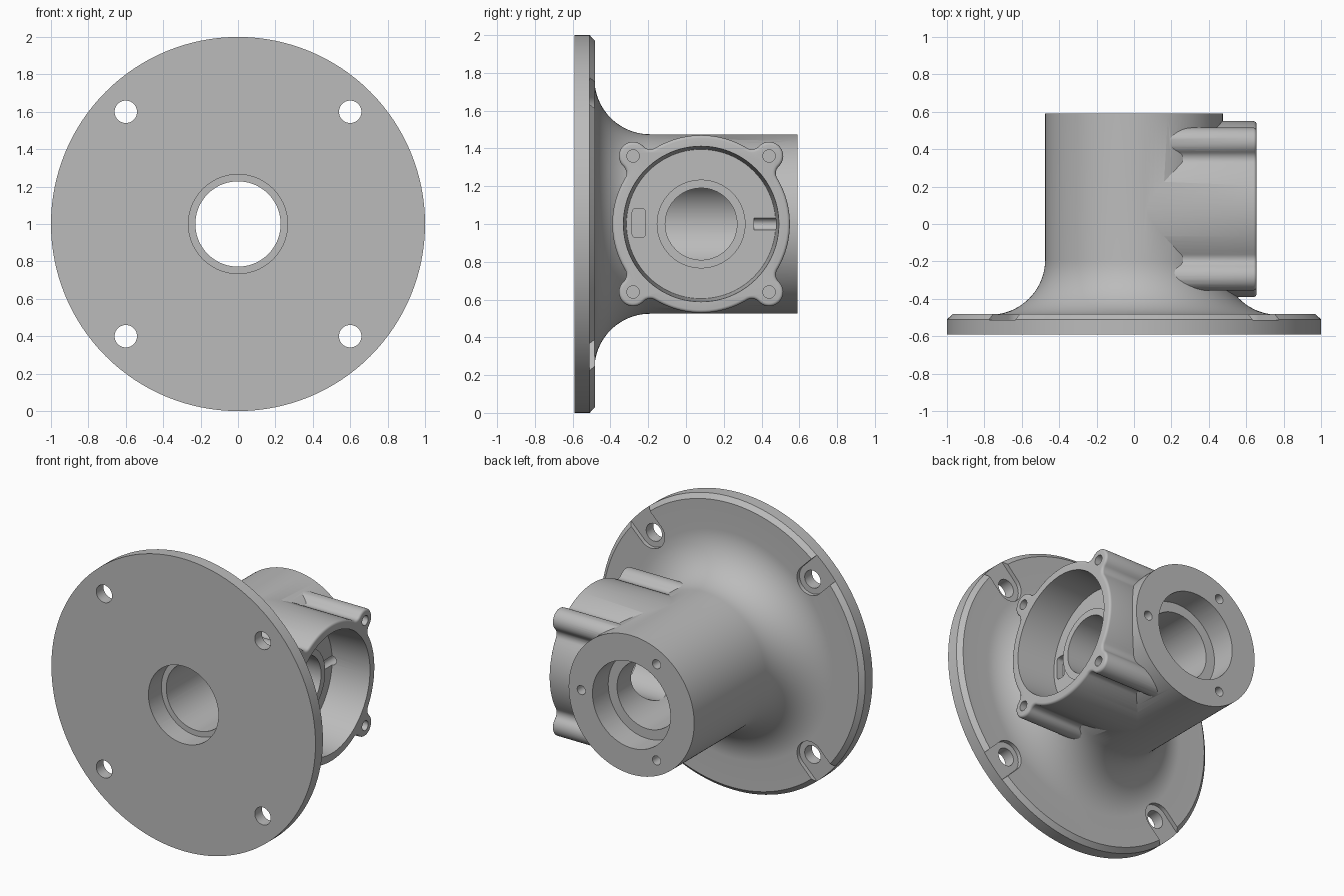
import bpy, bmesh, math
from math import sin, cos, pi, radians
from mathutils import Matrix, Vector

cube = bpy.data.objects.get("Cube")
if cube:
    bpy.data.objects.remove(cube, do_unlink=True)

metal = bpy.data.materials.new("cast_grey_metal")
metal.use_nodes = True
GREY = (0.5, 0.5, 0.5, 1)
metal.diffuse_color = GREY
metal.node_tree.nodes["Principled BSDF"].inputs["Base Color"].default_value = GREY

AXIS_Z = 1.0      # height of the main bore
PORT_Y = 0.08     # centre of the side port
PORT_X = 0.655    # face of the side port


def make_object(name, bm):
    bmesh.ops.recalc_face_normals(bm, faces=bm.faces)
    mesh = bpy.data.meshes.new(name)
    bm.to_mesh(mesh)
    bm.free()
    mesh.materials.append(metal)
    obj = bpy.data.objects.new(name, mesh)
    bpy.context.collection.objects.link(obj)
    return obj


def lathe_y(name, profile, steps=128):
    """Revolve (radius, y) points, from axis to axis, around the main bore."""
    bm = bmesh.new()
    rings = []
    for r, y in profile:
        if r == 0:
            rings.append([bm.verts.new((0, y, AXIS_Z))])
        else:
            rings.append([bm.verts.new((r * cos(2 * pi * i / steps), y, AXIS_Z + r * sin(2 * pi * i / steps)))
                          for i in range(steps)])
    for a, b in zip(rings, rings[1:]):
        for i in range(steps if len(a) + len(b) > 2 else 0):
            j = (i + 1) % steps
            quad = [a[i % len(a)], a[j % len(a)], b[j % len(b)], b[i % len(b)]]
            bm.faces.new(list(dict.fromkeys(quad)))
    return make_object(name, bm)


def cylinder(name, axis, start, end, a, b, r1, r2=None, steps=48):
    """Cylinder or cone along x (a, b = y, z) or along y (a, b = x, z)."""
    bm = bmesh.new()
    bmesh.ops.create_cone(bm, cap_ends=True, segments=steps, radius1=r1,
                          radius2=r1 if r2 is None else r2, depth=end - start)
    mid = (start + end) / 2
    if axis == "x":
        turn, place = Matrix.Rotation(pi / 2, 4, "Y"), Vector((mid, a, b))
    else:
        turn, place = Matrix.Rotation(-pi / 2, 4, "X"), Vector((a, mid, b))
    bmesh.ops.transform(bm, matrix=Matrix.Translation(place) @ turn, verts=bm.verts)
    return make_object(name, bm)


def extrude_outline(name, points, offset, bevel=0.0):
    """Close a 3D outline and extrude it; optionally round its far rim."""
    bm = bmesh.new()
    face = bm.faces.new([bm.verts.new(p) for p in points])
    top = bmesh.ops.extrude_face_region(bm, geom=[face], use_keep_orig=True)["geom"]
    bmesh.ops.translate(bm, vec=offset, verts=[g for g in top if isinstance(g, bmesh.types.BMVert)])
    if bevel:
        cap = [g for g in top if isinstance(g, bmesh.types.BMFace)][0]
        bmesh.ops.recalc_face_normals(bm, faces=bm.faces)
        bmesh.ops.bevel(bm, geom=list(cap.edges), offset=bevel, segments=4, profile=0.5, affect="EDGES")
    return make_object(name, bm)


def combine(body, tool, operation):
    mod = body.modifiers.new(operation.lower(), "BOOLEAN")
    mod.operation, mod.solver, mod.object = operation, "EXACT", tool
    bpy.context.view_layer.objects.active = body
    bpy.ops.object.modifier_apply(modifier=mod.name)
    bpy.data.objects.remove(tool, do_unlink=True)


def arc(cx, cy, r, start, end, steps):
    return [(cx + r * cos(start + (end - start) * i / steps),
             cy + r * sin(start + (end - start) * i / steps)) for i in range(steps + 1)]


# Flange, flared root and main barrel
FLARE = 0.295
profile = [(0, -0.59), (1.0, -0.59), (1.0, -0.51), (0.97, -0.482)]
profile += arc(0.475 + FLARE, -0.485 + FLARE, FLARE, -pi / 2, -pi, 20)
profile += [(0.475, 0.59), (0, 0.59)]
body = lathe_y("flanged_housing", profile)

# Side port: round wall with four screw ears blended in by small fillets
R, EAR, BLEND = 0.47, 0.075, 0.05
D = 0.36 * math.sqrt(2)
spread = math.acos(((R + BLEND) ** 2 + D ** 2 - (EAR + BLEND) ** 2) / (2 * (R + BLEND) * D))
outline = []
for k in range(4):
    mid = pi / 4 + k * pi / 2
    ex, ey = D * cos(mid), D * sin(mid)
    f1 = ((R + BLEND) * cos(mid - spread), (R + BLEND) * sin(mid - spread))
    f2 = ((R + BLEND) * cos(mid + spread), (R + BLEND) * sin(mid + spread))
    to_ear = math.atan2(ey - f1[1], ex - f1[0])
    swing = (mid - spread + pi - to_ear) % (2 * pi)
    ear_half = (mid - to_ear - pi) % (2 * pi)
    outline += arc(*f1, BLEND, to_ear + swing, to_ear, 8)
    outline += arc(ex, ey, EAR, mid - ear_half, mid + ear_half, 20)[1:-1]
    outline += arc(*f2, BLEND, 2 * mid - to_ear, 2 * mid - to_ear - swing, 8)
    outline += arc(0, 0, R, mid + spread, mid + pi / 2 - spread, 24)[1:-1]
port = extrude_outline("side_port", [(0.02, PORT_Y + u, AXIS_Z + v) for u, v in outline],
                       (PORT_X - 0.02, 0, 0), 0.016)
combine(body, port, "UNION")

# Port cavity with a raised collar around its inner hole
FLOOR = 0.38
combine(body, cylinder("cavity", "x", FLOOR, PORT_X + 0.02, PORT_Y, AXIS_Z, 0.395, 0.413, 96), "DIFFERENCE")
combine(body, cylinder("collar", "x", FLOOR - 0.03, 0.44, PORT_Y, AXIS_Z, 0.235, steps=64), "UNION")

# Main bore with a counterbore at each end, then the cross hole
combine(body, cylinder("main_bore", "y", -0.7, 0.7, 0, AXIS_Z, 0.228, steps=96), "DIFFERENCE")
combine(body, cylinder("front_counterbore", "y", -0.7, -0.45, 0, AXIS_Z, 0.265, steps=96), "DIFFERENCE")
combine(body, cylinder("rear_counterbore", "y", 0.42, 0.7, 0, AXIS_Z, 0.295, steps=96), "DIFFERENCE")
combine(body, cylinder("cross_hole", "x", 0, 0.6, PORT_Y, AXIS_Z, 0.19, steps=64), "DIFFERENCE")

# Rounded pocket in the cavity floor
pocket = []
for k, (su, sv) in enumerate([(1, 1), (-1, 1), (-1, -1), (1, -1)]):
    pocket += arc(su * 0.015, sv * 0.057, 0.02, k * pi / 2, (k + 1) * pi / 2, 5)
combine(body, extrude_outline("floor_pocket", [(0.33, -0.25 + u, AXIS_Z + 0.005 + v) for u, v in pocket],
                              (0.08, 0, 0)), "DIFFERENCE")

# Flange bolt holes with open spot faces, and screw holes in the ears
for k in range(4):
    mid = pi / 4 + k * pi / 2
    su, sv = cos(mid) * math.sqrt(2), sin(mid) * math.sqrt(2)
    slot = arc(0.85, 0, 0.1, pi / 2, 3 * pi / 2, 20) + [(1.1, -0.1), (1.1, 0.1)]
    points = [(u * cos(mid) - v * sin(mid), -0.512, AXIS_Z + u * sin(mid) + v * cos(mid)) for u, v in slot]
    combine(body, extrude_outline("spot_face", points, (0, 0.15, 0)), "DIFFERENCE")
    combine(body, cylinder("bolt_hole", "y", -0.7, -0.4, 0.6 * su, AXIS_Z + 0.6 * sv, 0.06), "DIFFERENCE")
    combine(body, cylinder("ear_hole", "x", 0.4, 0.75, PORT_Y + 0.36 * su, AXIS_Z + 0.36 * sv, 0.033, steps=24),
            "DIFFERENCE")

# Three screw holes in the rear face; one breaks through the cavity floor
for k in range(3):
    a = k * radians(120)
    combine(body, cylinder("rear_hole", "y", 0.36, 0.7, 0.38 * cos(a), AXIS_Z + 0.38 * sin(a), 0.031, steps=24),
            "DIFFERENCE")

bpy.ops.object.select_all(action="DESELECT")
body.select_set(True)
bpy.context.view_layer.objects.active = body
bpy.ops.object.shade_smooth_by_angle(angle=radians(25))
